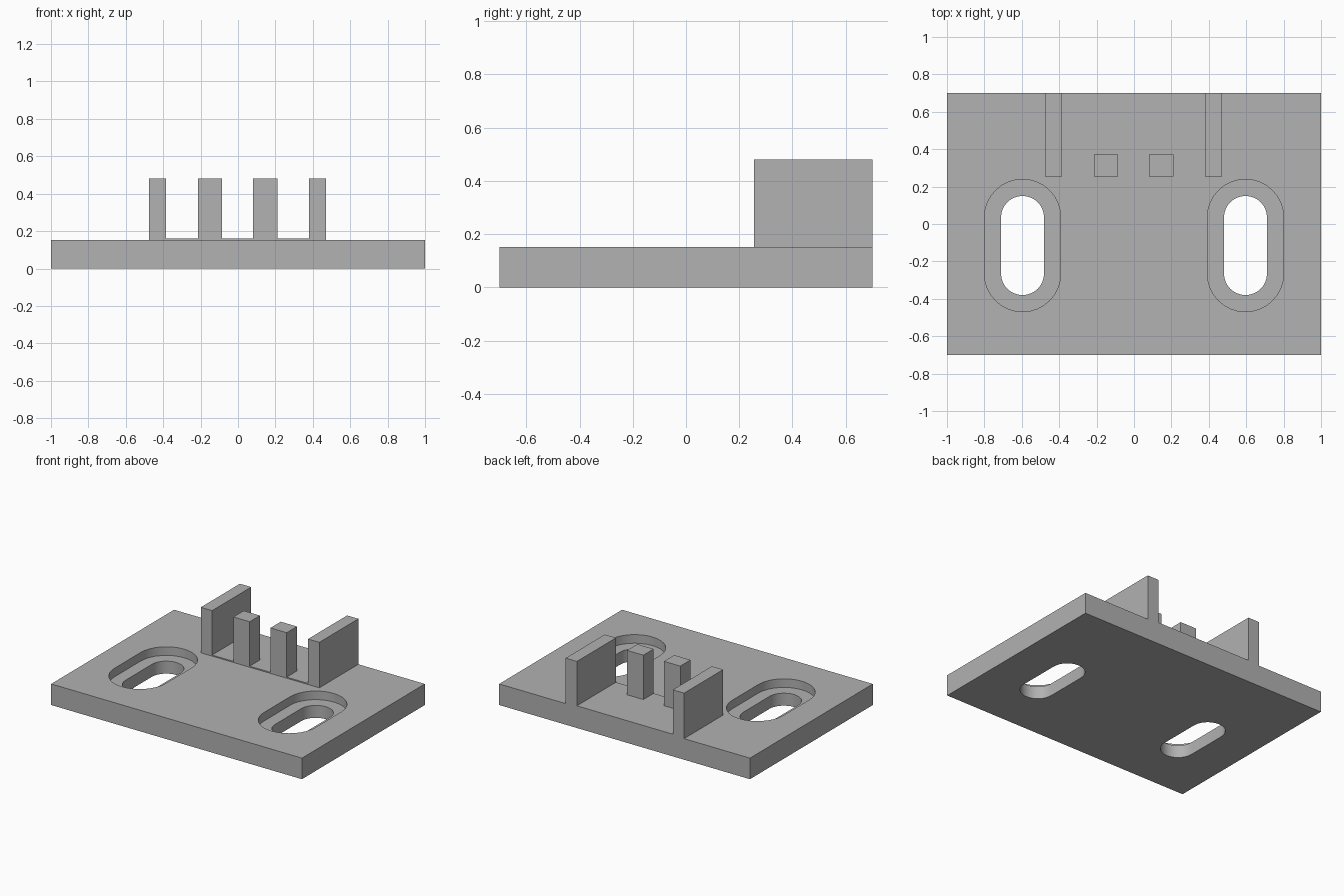
import bpy
import bmesh
from math import pi, cos, sin

default = bpy.data.objects.get("Cube")
if default:
    bpy.data.objects.remove(default, do_unlink=True)

GREY = (0.445, 0.445, 0.445, 1)
grey = bpy.data.materials.new("plain grey")
grey.use_nodes = True
grey.diffuse_color = GREY
grey.node_tree.nodes["Principled BSDF"].inputs["Base Color"].default_value = GREY

TOP = 0.152        # top of the plate
BORE_FLOOR = 0.09  # floor of the recess around each slot
BRACKET_TOP = 0.48
FRONT, BACK = 0.255, 0.70


def prism(name, outline, z0, z1):
    """Extrude a closed outline from z0 up to z1."""
    bm = bmesh.new()
    face = bm.faces.new([bm.verts.new((x, y, z0)) for x, y in outline])
    grown = bmesh.ops.extrude_face_region(bm, geom=[face])
    top = [v for v in grown["geom"] if isinstance(v, bmesh.types.BMVert)]
    bmesh.ops.translate(bm, verts=top, vec=(0, 0, z1 - z0))
    bmesh.ops.recalc_face_normals(bm, faces=bm.faces)
    mesh = bpy.data.meshes.new(name)
    bm.to_mesh(mesh)
    bm.free()
    mesh.materials.append(grey)
    obj = bpy.data.objects.new(name, mesh)
    bpy.context.collection.objects.link(obj)
    return obj


def box(name, x0, x1, y0, y1, z0, z1):
    return prism(name, [(x0, y0), (x1, y0), (x1, y1), (x0, y1)], z0, z1)


def slot_outline(cx, radius, y0=-0.265, y1=0.035, steps=16):
    """Rounded slot running along y between two arc centres."""
    points = []
    for cy, start in ((y1, 0), (y0, pi)):
        for i in range(steps + 1):
            a = start + pi * i / steps
            points.append((cx + radius * cos(a), cy + radius * sin(a)))
    return points


# Base plate with two recessed slots
plate = box("base_plate", -1, 1, -0.70, BACK, 0, TOP)
for side in (-1, 1):
    cx = side * 0.596
    for radius, bottom in ((0.204, BORE_FLOOR), (0.115, -0.1)):
        cutter = prism("slot_cutter", slot_outline(cx, radius), bottom, 0.3)
        cutter.hide_render = True
        cut = plate.modifiers.new("slot", 'BOOLEAN')
        cut.operation = 'DIFFERENCE'
        cut.solver = 'EXACT'
        cut.object = cutter
        bpy.context.view_layer.objects.active = plate
        bpy.ops.object.modifier_apply(modifier=cut.name)
        bpy.data.objects.remove(cutter, do_unlink=True)

bpy.ops.object.select_all(action='DESELECT')
plate.select_set(True)
bpy.context.view_layer.objects.active = plate
bpy.ops.object.shade_smooth_by_angle(angle=pi / 6)

# Thin raised pad between the walls
box("raised_pad", -0.385, 0.38, FRONT, BACK, TOP, 0.16)

# Side walls and front posts of the bracket
for side, label in ((-1, "right"), (1, "left")):
    for part, inner, outer, back in (("wall", 0.3825, 0.4725, BACK),
                                     ("post", 0.0825, 0.2125, 0.372)):
        x0, x1 = sorted((side * inner - 0.0025, side * outer - 0.0025))
        box(f"{label}_{part}", x0, x1, FRONT, back, TOP, BRACKET_TOP)
